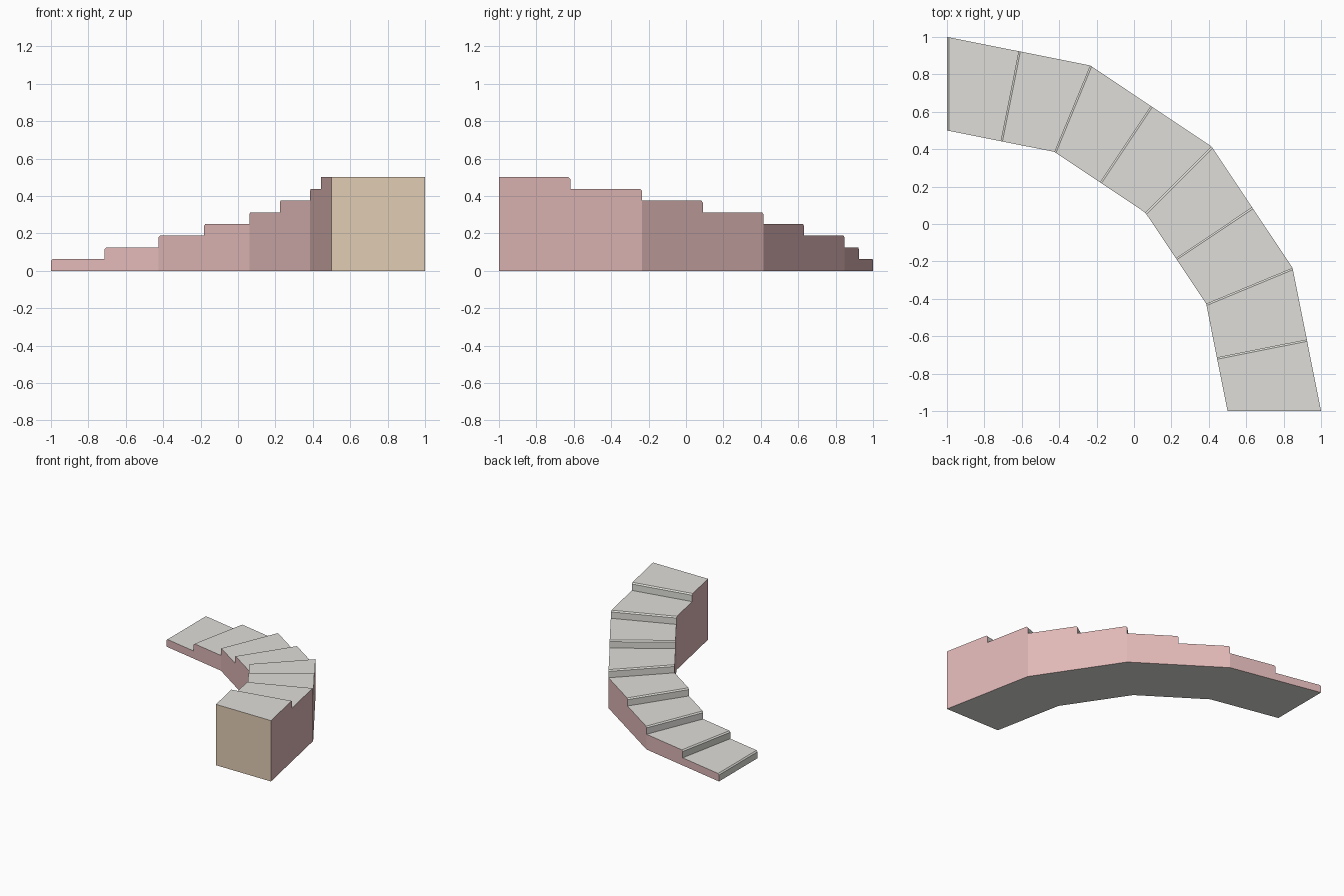
import bpy, bmesh
from math import cos, sin, pi
from mathutils import Vector

cube = bpy.data.objects.get("Cube")
if cube:
    bpy.data.objects.remove(cube)

STEPS, SEGMENTS = 8, 4
RISE = 0.5 / STEPS
INNER, OUTER = 1.5, 2.0
CHAMFER = 0.01
CENTRE = Vector((-1, -1, 0))


def material(name, srgb):
    colour = [(c / 255) ** 2.2 for c in srgb] + [1]
    mat = bpy.data.materials.new(name)
    mat.use_nodes = True
    mat.diffuse_color = colour
    mat.node_tree.nodes["Principled BSDF"].inputs["Base Color"].default_value = colour
    return mat


def corner(radius, k):
    a = pi / 2 * (1 - k / SEGMENTS)
    return CENTRE + radius * Vector((cos(a), sin(a), 0))


def path(radius, step):
    """Point on the faceted arc at a step edge; two steps share one segment."""
    k = step * SEGMENTS / STEPS
    i = min(int(k), SEGMENTS - 1)
    return corner(radius, i).lerp(corner(radius, i + 1), k - i)


bm = bmesh.new()


def side_outline(radius, i):
    """Outline of one step on a side wall, with a chamfered nosing."""
    low, high = path(radius, i), path(radius, i + 1)
    nose = low + (high - low).normalized() * CHAMFER
    top = RISE * (i + 1)
    points = [(low, 0), (low, RISE * i), (low, top - CHAMFER),
              (nose, top), (high, top), (high, 0)]
    if i == 0:
        points.pop(1)
    return [bm.verts.new((p.x, p.y, z)) for p, z in points]


# Steps: side walls, then riser, nosing, tread and underside between them
for i in range(STEPS):
    inner, outer = side_outline(INNER, i), side_outline(OUTER, i)
    for wall in (inner, outer):
        bm.faces.new(wall).material_index = 1
    n = len(inner)
    for j in range(n):
        hidden = (i > 0 and j == 0) or (j == n - 2 and i < STEPS - 1)
        if not hidden:
            k = (j + 1) % n
            face = bm.faces.new((inner[j], inner[k], outer[k], outer[j]))
            # The tall end of the flight has its own colour
            face.material_index = 2 if j == n - 2 else 0

bmesh.ops.remove_doubles(bm, verts=bm.verts, dist=0.0001)
bmesh.ops.recalc_face_normals(bm, faces=bm.faces)

mesh = bpy.data.meshes.new("curved_stair_flight")
bm.to_mesh(mesh)
bm.free()
for mat in (material("grey_stone", (222, 221, 216)),
            material("pink_side", (224, 183, 182)),
            material("tan_end", (224, 203, 178))):
    mesh.materials.append(mat)
stairs = bpy.data.objects.new("curved_stair_flight", mesh)
bpy.context.collection.objects.link(stairs)
